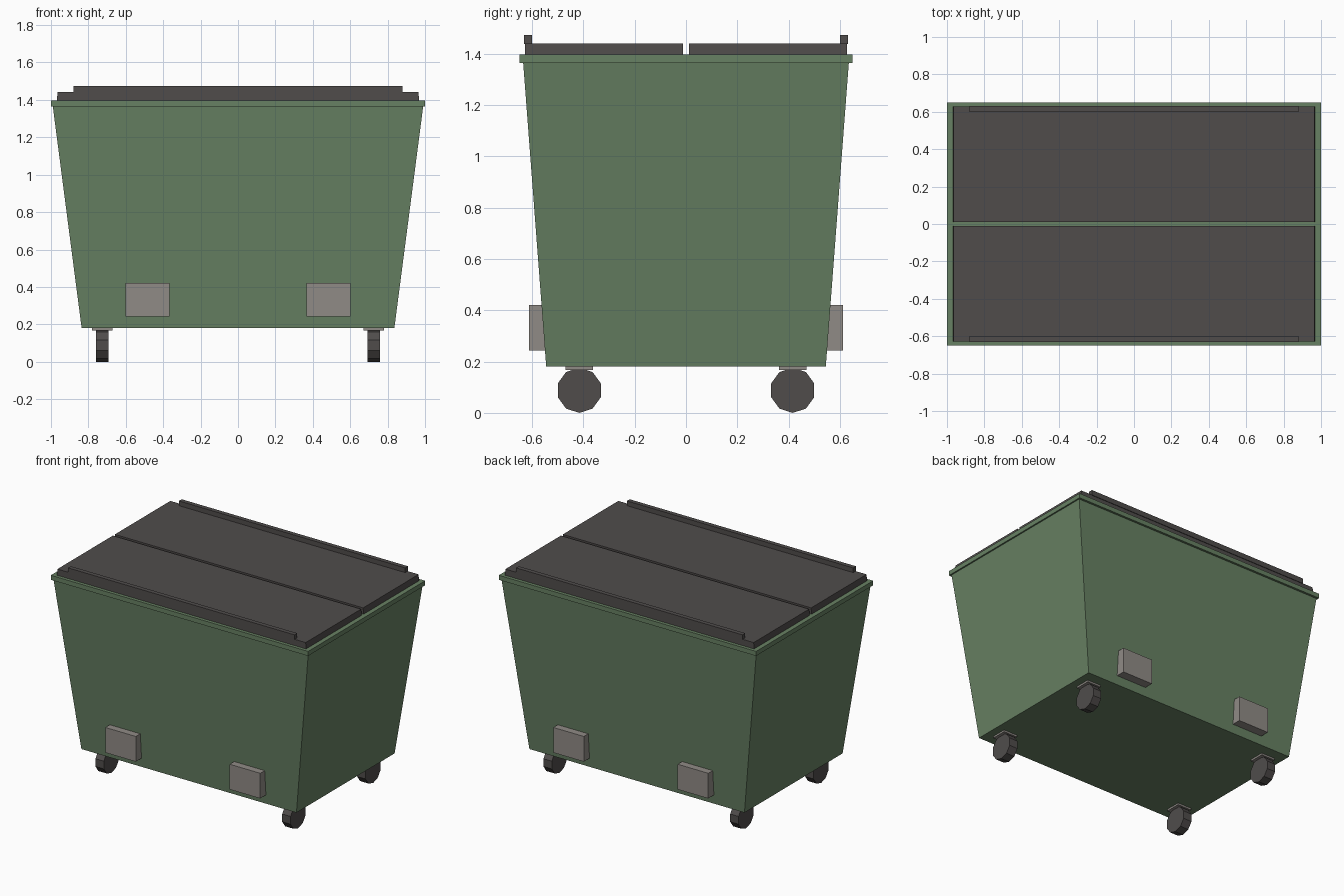
import bpy, bmesh, math
from mathutils import Matrix

if "Cube" in bpy.data.objects:
    bpy.data.objects.remove(bpy.data.objects["Cube"])


def material(name, rgb):
    m = bpy.data.materials.new(name)
    m.diffuse_color = (*rgb, 1)
    m.use_nodes = True
    m.node_tree.nodes["Principled BSDF"].inputs["Base Color"].default_value = m.diffuse_color
    return m


GREEN = material("faded_green", (0.137, 0.22, 0.125))
DARK = material("dark_grey", (0.08, 0.073, 0.071))
METAL = material("warm_grey", (0.28, 0.258, 0.238))


def finish(name, bm, mat):
    bmesh.ops.recalc_face_normals(bm, faces=bm.faces)
    me = bpy.data.meshes.new(name)
    bm.to_mesh(me)
    bm.free()
    me.materials.append(mat)
    ob = bpy.data.objects.new(name, me)
    bpy.context.collection.objects.link(ob)
    return ob


def box(name, x, y, z, mat, top_scale=(1, 1)):
    """Box from (min, max) ranges; the top face may be scaled for taper."""
    bm = bmesh.new()
    bmesh.ops.create_cube(bm, size=1)
    for v in bm.verts:
        sx, sy = top_scale if v.co.z > 0 else (1, 1)
        v.co.x = sum(x) / 2 + v.co.x * (x[1] - x[0]) * sx
        v.co.y = sum(y) / 2 + v.co.y * (y[1] - y[0]) * sy
        v.co.z = sum(z) / 2 + v.co.z * (z[1] - z[0])
    return finish(name, bm, mat)


def span(a, b, s):
    return tuple(sorted((a * s, b * s)))


# Tapered bin body and rim
box("bin_body", (-0.836, 0.836), (-0.545, 0.545), (0.18, 1.38), GREEN,
    (0.992 / 0.836, 0.636 / 0.545))
box("rim", (-1, 1), (-0.65, 0.65), (1.365, 1.397), GREEN)

for sy, side in ((-1, "front"), (1, "back")):
    # Lid half and its raised edge bar
    box(side + "_lid", (-0.968, 0.968), span(0.011, 0.627, sy), (1.397, 1.441), DARK,
        (0.997, 1))
    box(side + "_lid_bar", (-0.88, 0.88), span(0.6, 0.631, sy), (1.438, 1.474), DARK)
    for sx, hand in ((-1, "left"), (1, "right")):
        tag = f"{side}_{hand}"
        # Lifting pocket
        box(tag + "_fork_pocket", span(0.365, 0.602, sx), span(0.5, 0.613, sy),
            (0.243, 0.42), METAL)
        # Caster plate and ten-sided wheel
        cx, cy = 0.726 * sx, 0.416 * sy
        box(tag + "_caster_plate", (cx - 0.054, cx + 0.054), (cy - 0.054, cy + 0.054),
            (0.167, 0.185), METAL)
        bm = bmesh.new()
        bmesh.ops.create_cone(bm, cap_ends=True, segments=10, radius1=0.088,
                              radius2=0.088, depth=0.065)
        lowest = min(bm.verts, key=lambda v: v.co.y)
        turn = -math.pi / 2 - math.atan2(lowest.co.y, lowest.co.x)
        bm.transform(Matrix.Translation((cx, cy, 0.088))
                     @ Matrix.Rotation(math.pi / 2, 4, 'Z')
                     @ Matrix.Rotation(math.pi / 2, 4, 'X')
                     @ Matrix.Rotation(turn, 4, 'Z'))
        finish(tag + "_wheel", bm, DARK)
